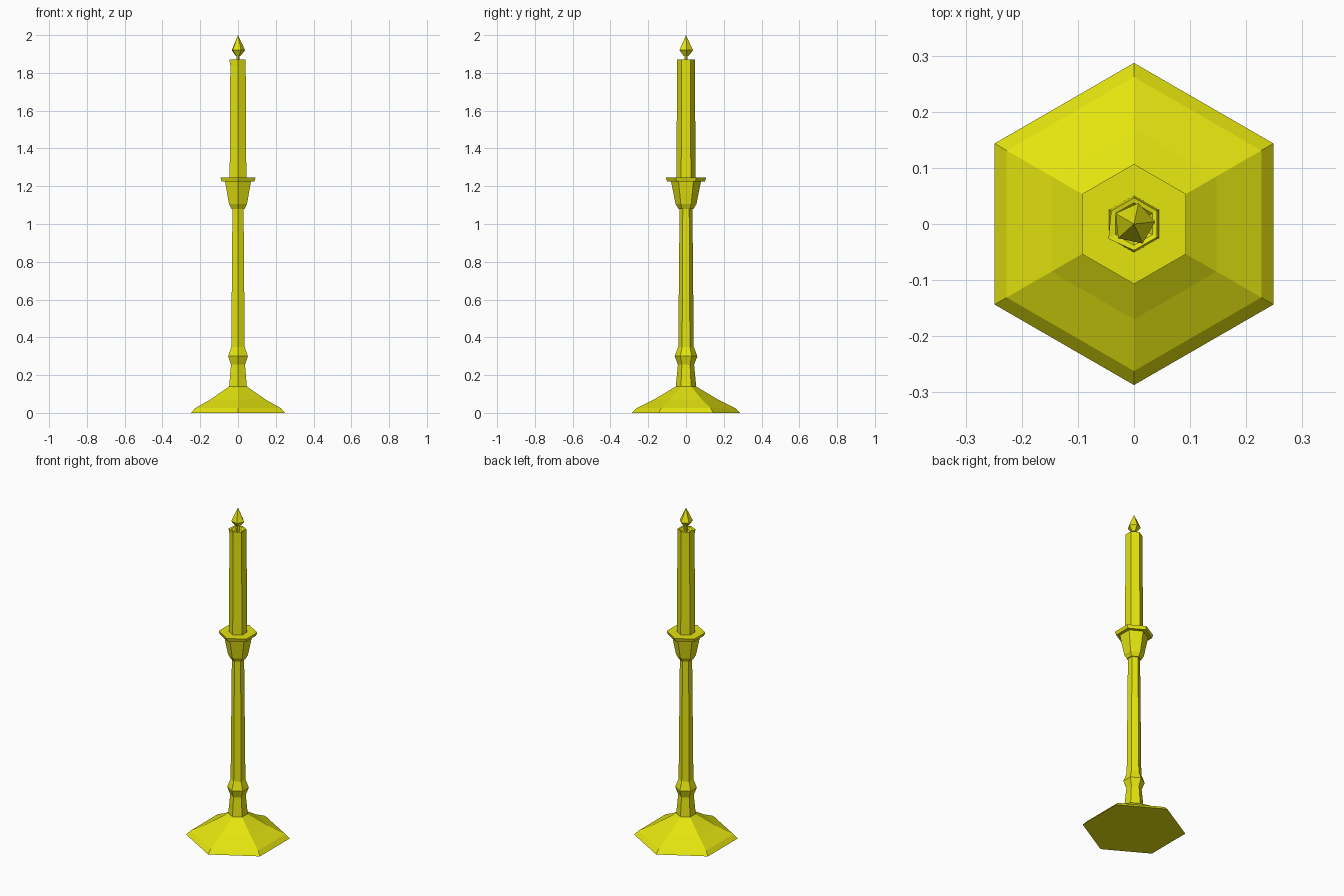
import bpy, bmesh, math

if "Cube" in bpy.data.objects:
    bpy.data.objects.remove(bpy.data.objects["Cube"])

brass = bpy.data.materials.new("yellow")
brass.diffuse_color = (0.78, 0.78, 0.005, 1)
brass.use_nodes = True
brass.node_tree.nodes["Principled BSDF"].inputs["Base Color"].default_value = brass.diffuse_color


def lathe(name, profile, sides=6, start=90, tweak=None):
    """Stack of polygon rings given as (radius, z), capped at both ends."""
    bm = bmesh.new()
    rings = []
    for i, (r, z) in enumerate(profile):
        ring = []
        for k in range(sides):
            a = math.radians(start + 360 * k / sides)
            s = tweak(i, k) if tweak else 1
            ring.append(bm.verts.new((r * s * math.cos(a), r * s * math.sin(a), z)))
        rings.append(ring)
    for a, b in zip(rings, rings[1:]):
        for k in range(sides):
            n = (k + 1) % sides
            bm.faces.new((a[k], a[n], b[n], b[k]))
    bm.faces.new(rings[0][::-1])
    bm.faces.new(rings[-1])
    bmesh.ops.remove_doubles(bm, verts=bm.verts, dist=0.0003)
    bmesh.ops.recalc_face_normals(bm, faces=bm.faces)
    me = bpy.data.meshes.new(name)
    bm.to_mesh(me)
    bm.free()
    me.materials.append(brass)
    ob = bpy.data.objects.new(name, me)
    bpy.context.collection.objects.link(ob)
    return ob


# Candlestick: flared foot, knop, stem, cup and drip dish
lathe("candlestick", [
    (0.287, 0), (0.262, 0.025), (0.170, 0.07), (0.054, 0.14),
    (0.043, 0.255), (0.060, 0.30), (0.041, 0.35), (0.034, 1.08),
    (0.040, 1.08), (0.055, 1.105), (0.079, 1.225),
    (0.100, 1.225), (0.107, 1.245), (0.045, 1.245)])

# Candle: slight taper, wax lip at one corner, sunken top
def wax(i, k):
    return 1.12 if i == 2 and k == 2 else 1

lathe("candle", [(0.051, 1.24), (0.047, 1.84), (0.047, 1.87),
                 (0.038, 1.868), (0.026, 1.855)], tweak=wax)

# Wick and five-sided flame
lathe("wick", [(0.008, 1.85), (0.008, 1.90)], sides=5, start=78)
lathe("flame", [(0.014, 1.89), (0.038, 1.92), (0.0001, 2.0)], sides=5, start=78)
